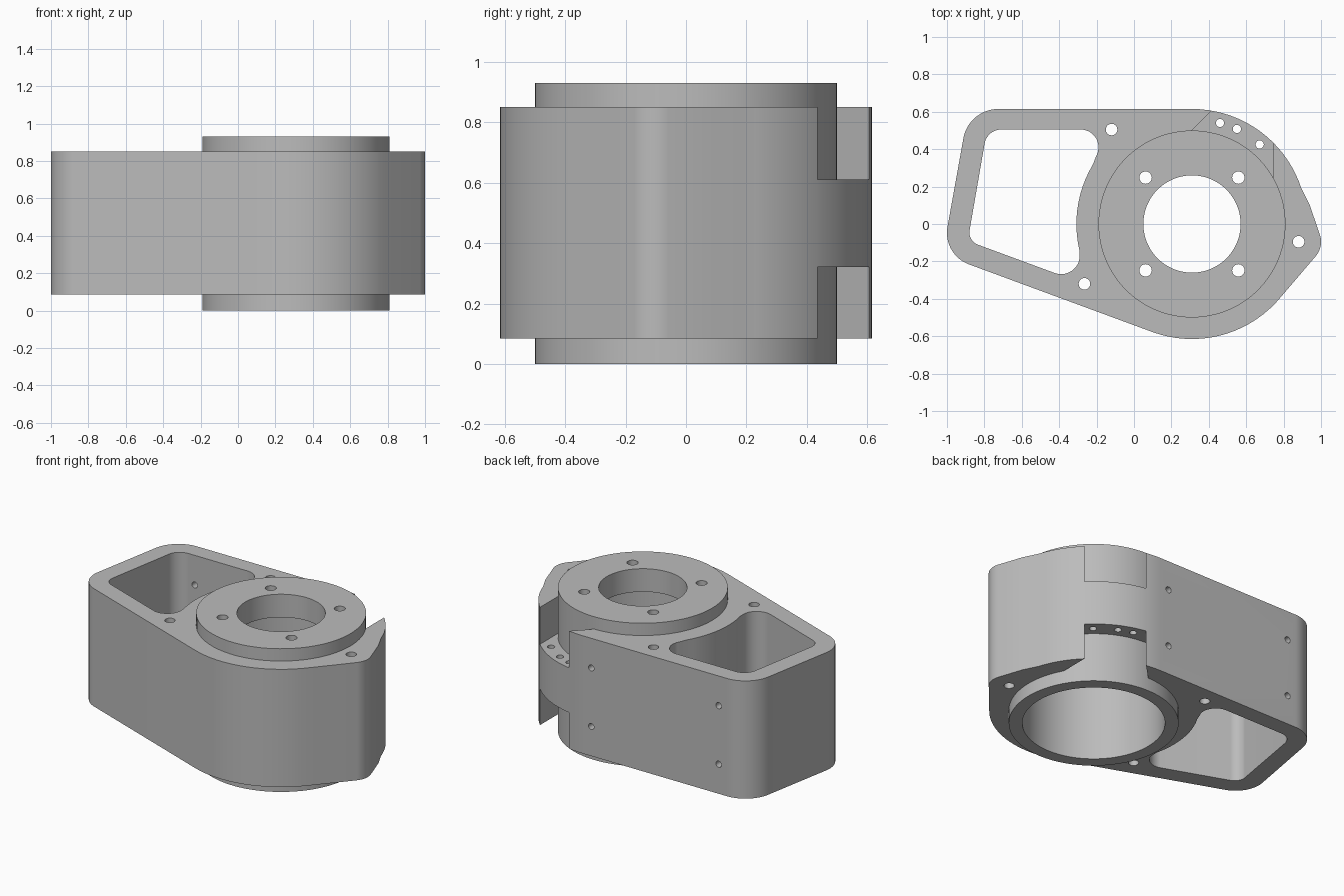
import bpy
import bmesh
from math import cos, sin, radians

if "Cube" in bpy.data.objects:
    bpy.data.objects.remove(bpy.data.objects["Cube"], do_unlink=True)

CENTRE = (0.31, 0.0)
BODY_R, BOSS_R, BORE_R, MOUTH_R = 0.615, 0.5, 0.42, 0.26
BODY_LOW, BODY_HIGH, TOP = 0.085, 0.85, 0.93

metal = bpy.data.materials.new("plain_grey_metal")
metal.use_nodes = True
GREY = (0.5, 0.5, 0.5, 1)
metal.diffuse_color = GREY
metal.node_tree.nodes["Principled BSDF"].inputs["Base Color"].default_value = GREY


def arc(centre, r, start, end):
    n = max(4, int(abs(end - start) / 4))
    angles = [radians(start + (end - start) * i / n) for i in range(n + 1)]
    return [(centre[0] + r * cos(a), centre[1] + r * sin(a)) for a in angles]


def circle(centre, r, n):
    return arc(centre, r, 0, 360)[:-1] if n > 60 else [
        (centre[0] + r * cos(radians(360 * i / n)),
         centre[1] + r * sin(radians(360 * i / n))) for i in range(n)]


def prism(name, outline, low, high):
    """Extrude a flat outline between two heights."""
    bm = bmesh.new()
    face = bm.faces.new([bm.verts.new((x, y, low)) for x, y in outline])
    out = bmesh.ops.extrude_face_region(bm, geom=[face])
    top = [v for v in out["geom"] if isinstance(v, bmesh.types.BMVert)]
    bmesh.ops.translate(bm, verts=top, vec=(0, 0, high - low))
    bmesh.ops.recalc_face_normals(bm, faces=bm.faces)
    mesh = bpy.data.meshes.new(name)
    bm.to_mesh(mesh)
    bm.free()
    obj = bpy.data.objects.new(name, mesh)
    bpy.context.collection.objects.link(obj)
    mesh.materials.append(metal)
    return obj


def combine(target, tool, operation):
    """Apply one boolean and discard its tool."""
    tool.hide_render = True
    mod = target.modifiers.new("cut", "BOOLEAN")
    mod.operation = operation
    mod.solver = "EXACT"
    mod.object = tool
    bpy.context.view_layer.objects.active = target
    bpy.ops.object.modifier_apply(modifier=mod.name)
    bpy.data.objects.remove(tool, do_unlink=True)


def drill(target, centre, r, low=-0.1, high=1.1, n=24):
    combine(target, prism("drill", circle(centre, r, n), low, high), "DIFFERENCE")


# Main body outline: round housing, pointed ear, tapered arm
ear = (0.88, -0.095)
outline = (arc(CENTRE, BODY_R, -110, -39) + arc(ear, 0.12, -39, 18)
           + [(0.94, 0.1)] + arc(CENTRE, BODY_R, 18, 90)
           + arc((-0.725, 0.425), 0.19, 90, 170)
           + arc((-0.82, -0.047), 0.18, 170, 250))
housing = prism("motor_housing", outline, BODY_LOW, BODY_HIGH)

# Notches above and below the drilled tab
notch = [(0.3, 0.49), (0.3, 0.1), (0.745, 0.1), (0.745, 0.71), (0.52, 0.71)]
for low, high in ((-0.1, 0.32), (0.61, 1.0)):
    combine(housing, prism("notch_cutter", notch, low, high), "DIFFERENCE")

# Raised boss through the whole body
combine(housing, prism("boss", circle(CENTRE, BOSS_R, 90), 0, TOP), "UNION")

# Wide bore from below, smaller mouth on top
drill(housing, CENTRE, BORE_R, -0.1, 0.78, 90)
drill(housing, CENTRE, MOUTH_R, n=90)

# Rounded pocket through the arm
pocket = (arc((-0.71, 0.415), 0.09, 90, 170)
          + arc((-0.81, -0.045), 0.07, 170, 250)
          + arc((-0.39, -0.168), 0.1, 250, 350)
          + arc(CENTRE, BODY_R + 0.003, 193, 149)
          + arc((-0.285, 0.41), 0.095, -30, 90))
combine(housing, prism("pocket_cutter", pocket, -0.1, 1.1), "DIFFERENCE")

# Boss screw holes
for sx in (-1, 1):
    for sy in (-1, 1):
        drill(housing, (CENTRE[0] + sx * 0.248, sy * 0.248), 0.033)

# Body bolt holes and small tab holes
for spot in (ear, (-0.12, 0.505), (-0.265, -0.32)):
    drill(housing, spot, 0.031)
for spot in ((0.46, 0.54), (0.55, 0.508), (0.672, 0.425)):
    drill(housing, spot, 0.022)

# Horizontal holes through the back wall
for x in (0.25, -0.665):
    for z in (0.277, 0.657):
        tool = prism("side_drill", circle((0, 0), 0.02, 20), -0.12, 0.1)
        tool.rotation_euler = (radians(-90), 0, 0)
        tool.location = (x, BODY_R, z)
        bpy.context.view_layer.update()
        combine(housing, tool, "DIFFERENCE")

# Smooth curved walls, keep crisp rims
bpy.ops.object.select_all(action="DESELECT")
housing.select_set(True)
bpy.context.view_layer.objects.active = housing
bpy.ops.object.shade_smooth_by_angle(angle=radians(25))
